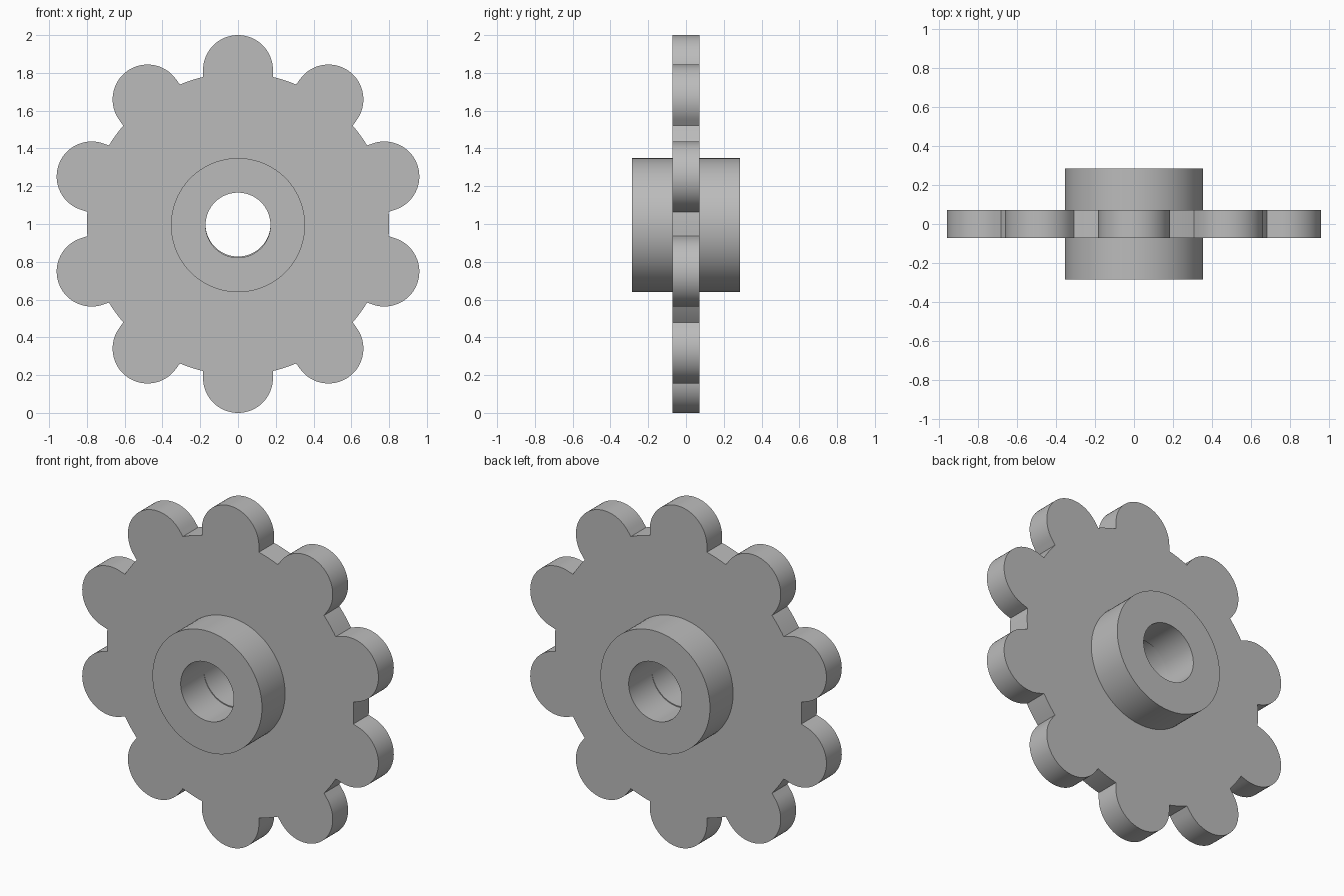
import bpy
import bmesh
from math import sin, cos, pi, radians, sqrt, asin

cube = bpy.data.objects.get("Cube")
if cube:
    bpy.data.objects.remove(cube)

LOBES = 10
DISC_R, LOBE_R, LOBE_DIST = 0.80, 0.185, 0.815
PLATE_HALF, HUB_END = 0.071, 0.285
HUB_R, BORE_R = 0.355, 0.172
PLATE_Z, HUB_Z = 1.0, 0.994

grey = bpy.data.materials.new("plain grey")
grey.diffuse_color = (0.5, 0.5, 0.5, 1)
grey.use_nodes = True
grey.node_tree.nodes["Principled BSDF"].inputs["Base Color"].default_value = (0.5, 0.5, 0.5, 1)


def circle(radius, count=96):
    return [(radius * cos(2 * pi * i / count), radius * sin(2 * pi * i / count))
            for i in range(count)]


def lobed_outline():
    """Disc rim with straight-necked round lobes, the first pointing up."""
    points = []
    step = 2 * pi / LOBES
    half = asin(LOBE_R / DISC_R)      # angle where a lobe neck meets the rim
    for k in range(LOBES):
        a = pi / 2 + k * step
        for i in range(33):
            t = -pi / 2 + pi * i / 32
            out, side = LOBE_DIST + LOBE_R * cos(t), LOBE_R * sin(t)
            points.append((out * cos(a) - side * sin(a), out * sin(a) + side * cos(a)))
        for i in range(7):
            b = a + half + (step - 2 * half) * i / 6
            points.append((DISC_R * cos(b), DISC_R * sin(b)))
    return points


def extruded(name, loops, y, half_depth, z):
    """Fill closed loops (outer, then hole) and extrude them along y."""
    curve = bpy.data.curves.new(name + "_profile", "CURVE")
    curve.dimensions = "2D"
    curve.fill_mode = "BOTH"
    curve.extrude = half_depth
    for loop in loops:
        spline = curve.splines.new("POLY")
        spline.points.add(len(loop) - 1)
        for point, (u, v) in zip(spline.points, loop):
            point.co = (u, v, 0, 1)
        spline.use_cyclic_u = True
    helper = bpy.data.objects.new(name + "_profile", curve)
    bpy.context.collection.objects.link(helper)
    graph = bpy.context.evaluated_depsgraph_get()
    mesh = bpy.data.meshes.new_from_object(helper.evaluated_get(graph))
    bpy.data.objects.remove(helper)

    bm = bmesh.new()
    bm.from_mesh(mesh)
    bmesh.ops.remove_doubles(bm, verts=bm.verts, dist=0.0001)
    bmesh.ops.recalc_face_normals(bm, faces=bm.faces)
    bm.to_mesh(mesh)
    bm.free()
    mesh.materials.clear()
    mesh.materials.append(grey)

    obj = bpy.data.objects.new(name, mesh)
    bpy.context.collection.objects.link(obj)
    obj.location = (0, y, z)
    obj.rotation_euler.x = radians(90)
    bpy.ops.object.select_all(action="DESELECT")
    obj.select_set(True)
    bpy.context.view_layer.objects.active = obj
    bpy.ops.object.shade_smooth_by_angle(angle=radians(25))
    return obj


# Lobed wheel plate
extruded("lobed_plate", [lobed_outline(), circle(BORE_R)], 0, PLATE_HALF, PLATE_Z)

# Hub collars on both faces, set slightly below the plate's bore
hub_half = (HUB_END - PLATE_HALF) / 2
for name, side in (("front_hub", -1), ("back_hub", 1)):
    extruded(name, [circle(HUB_R), circle(BORE_R)],
             side * (PLATE_HALF + hub_half), hub_half, HUB_Z)
